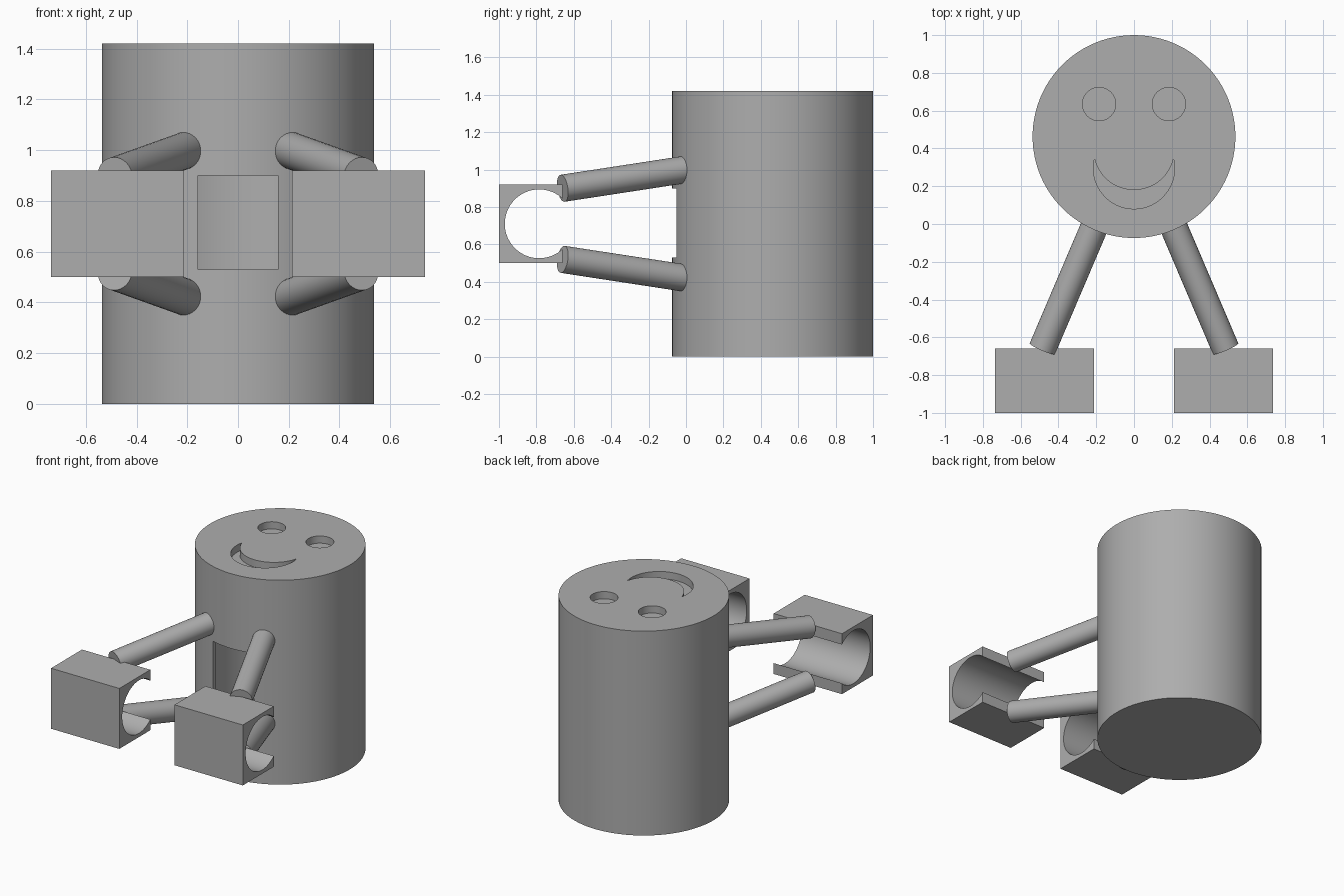
import bpy, bmesh, math
from mathutils import Vector

cube = bpy.data.objects.get("Cube")
if cube:
    bpy.data.objects.remove(cube, do_unlink=True)

grey = bpy.data.materials.new("plain grey")
grey.use_nodes = True
grey.diffuse_color = (0.42, 0.42, 0.42, 1)
grey.node_tree.nodes["Principled BSDF"].inputs["Base Color"].default_value = grey.diffuse_color


def prism(name, outline, start, direction):
    """Extrude a closed outline of 3D points along a direction."""
    bm = bmesh.new()
    face = bm.faces.new([bm.verts.new(Vector(start) + Vector(p)) for p in outline])
    made = bmesh.ops.extrude_face_region(bm, geom=[face])["geom"]
    bmesh.ops.translate(bm, vec=Vector(direction),
                        verts=[v for v in made if isinstance(v, bmesh.types.BMVert)])
    bmesh.ops.recalc_face_normals(bm, faces=bm.faces)
    mesh = bpy.data.meshes.new(name)
    bm.to_mesh(mesh)
    bm.free()
    obj = bpy.data.objects.new(name, mesh)
    bpy.context.collection.objects.link(obj)
    mesh.materials.append(grey)
    return obj


def rod(name, start, end, radius, sides=64):
    """Cylinder between two points."""
    axis = Vector(end) - Vector(start)
    turn = axis.to_track_quat('Z', 'Y')
    ring = [turn @ Vector((radius * math.cos(a), radius * math.sin(a), 0))
            for a in (2 * math.pi * i / sides for i in range(sides))]
    return prism(name, ring, start, axis)


def box(name, low, high):
    w, d, h = Vector(high) - Vector(low)
    return prism(name, [(0, 0, 0), (w, 0, 0), (w, d, 0), (0, d, 0)], low, (0, 0, h))


def select(obj):
    bpy.ops.object.select_all(action='DESELECT')
    obj.select_set(True)
    bpy.context.view_layer.objects.active = obj


def cut(obj, cutter):
    """Subtract the cutter and discard it."""
    mod = obj.modifiers.new("cut", 'BOOLEAN')
    mod.operation, mod.solver, mod.object = 'DIFFERENCE', 'EXACT', cutter
    select(obj)
    bpy.ops.object.modifier_apply(modifier=mod.name)
    bpy.data.objects.remove(cutter, do_unlink=True)


def smooth(obj):
    select(obj)
    bpy.ops.object.shade_smooth_by_angle(angle=math.radians(30))


# Hollow body with a front window
TOP, MID_Y, MID_Z = 1.42, 0.463, 0.71
body = rod("body", (0, MID_Y, 0), (0, MID_Y, TOP), 0.537, 96)
cut(body, rod("cavity", (0, MID_Y, 0.06), (0, MID_Y, TOP - 0.08), 0.504, 96))
cut(body, box("window", (-0.157, -0.2, 0.53), (0.157, 0.2, 0.9)))

# Sunken eyes
FLOOR = TOP - 0.05
for side in (-1, 1):
    eye = (side * 0.185, 0.635)
    cut(body, rod("eye", (*eye, FLOOR), (*eye, TOP + 0.1), 0.088, 48))

# Sunken crescent smile: two equal arcs, one shifted up
R, LOW_Y, SHIFT, STEPS = 0.215, 0.295, 0.1, 32
tip = math.asin(SHIFT / 2 / R)


def arc(centre_y, first, last):
    angles = [first + (last - first) * i / STEPS for i in range(STEPS + 1)]
    return [(R * math.cos(a), centre_y + R * math.sin(a), 0) for a in angles]


outer = arc(LOW_Y, -math.pi - tip, tip)
inner = arc(LOW_Y + SHIFT, -tip, tip - math.pi)
cut(body, prism("smile", outer + inner[1:-1], (0, 0, FLOOR), (0, 0, 0.2)))
smooth(body)

# Two arms and one grooved hand on each side
for side, label in ((1, "left"), (-1, "right")):
    for level, height in ((1, "upper"), (-1, "lower")):
        arm = rod(f"{label}_{height}_arm",
                  (side * 0.195, 0.02, MID_Z + level * 0.294),
                  (side * 0.485, -0.66, MID_Z + level * 0.19), 0.073, 32)
        smooth(arm)
    near, far = sorted((side * 0.212, side * 0.737))
    hand = box(f"{label}_hand", (near, -1, 0.5), (far, -0.66, 0.92))
    cut(hand, rod("groove", (near - 0.1, -0.785, MID_Z), (far + 0.1, -0.785, MID_Z), 0.184))
    smooth(hand)
